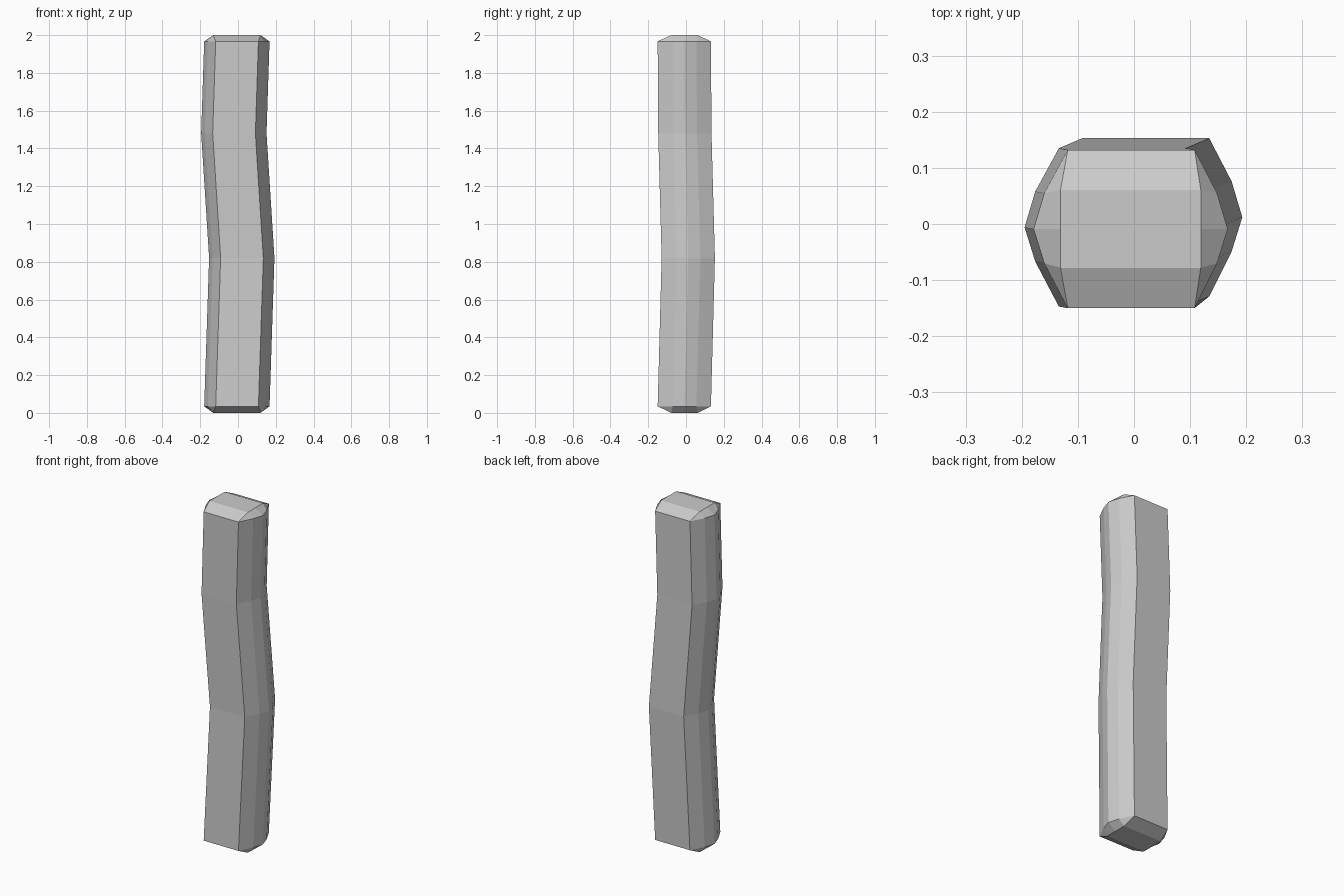
import bpy, bmesh

if "Cube" in bpy.data.objects:
    bpy.data.objects.remove(bpy.data.objects["Cube"])

# Cross-section: flat front and back, faceted rounded sides
section = [(-0.118, -0.15), (0.108, -0.15), (0.148, -0.07), (0.167, -0.009), (0.148, 0.055),
           (0.108, 0.132), (-0.118, 0.132), (-0.16, 0.055), (-0.179, -0.009), (-0.16, -0.07)]


def cap_point(x, y):
    # Pull a rim point in to the smaller rectangular end face
    cy = -0.009 if abs(y + 0.009) < 0.01 else (-0.078 if y < 0 else 0.061)
    return (-0.131 if x < 0 else 0.119), cy


cap = [cap_point(x, y) for x, y in section]

# Levels: outline, height and sideways shift that bends the post
levels = [(cap, 0.0, 0, 0), (section, 0.035, 0, 0), (section, 0.82, 0.026, 0.021),
          (section, 1.48, -0.016, 0.003), (section, 1.967, 0, 0), (cap, 2.0, 0, 0)]

# Loft the rings into a closed post
bm = bmesh.new()
rings = [[bm.verts.new((x + dx, y + dy, z)) for x, y in outline]
         for outline, z, dx, dy in levels]
n = len(section)
for low, high in zip(rings, rings[1:]):
    for i in range(n):
        j = (i + 1) % n
        bm.faces.new((low[i], low[j], high[j], high[i]))
bm.faces.new(rings[0][::-1])
bm.faces.new(rings[-1])
bmesh.ops.remove_doubles(bm, verts=bm.verts, dist=0.0005)
bmesh.ops.recalc_face_normals(bm, faces=bm.faces)

mesh = bpy.data.meshes.new("bent_post")
bm.to_mesh(mesh)
bm.free()
post = bpy.data.objects.new("bent_post", mesh)
bpy.context.collection.objects.link(post)
